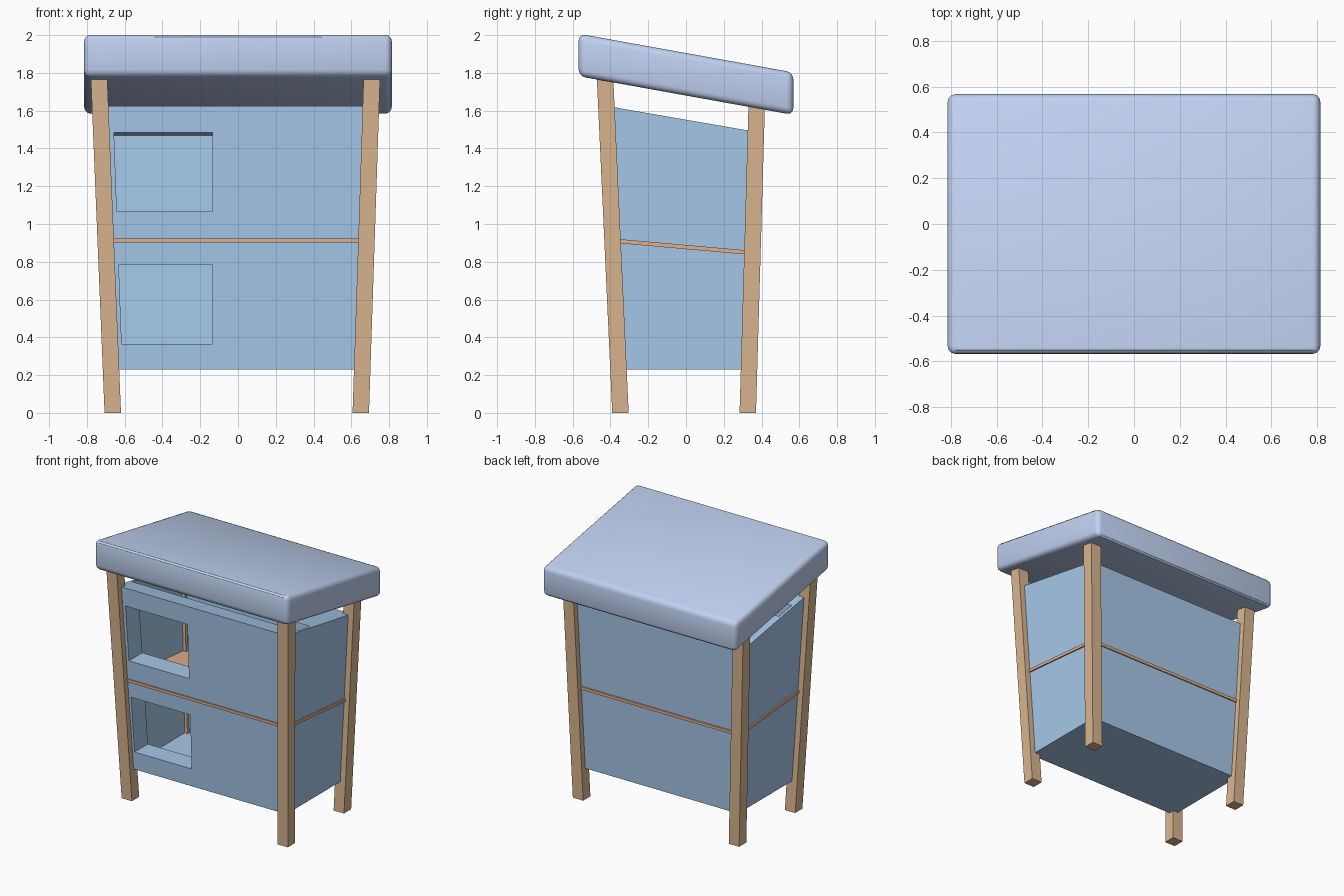
import bpy, bmesh

if "Cube" in bpy.data.objects:
    bpy.data.objects.remove(bpy.data.objects["Cube"])


def material(name, rgb):
    m = bpy.data.materials.new(name)
    m.diffuse_color = (*rgb, 1)
    m.use_nodes = True
    m.node_tree.nodes["Principled BSDF"].inputs["Base Color"].default_value = m.diffuse_color
    return m


BLUE = material("blue_panel", (0.38, 0.58, 0.82))
ROOF = material("roof_blue", (0.53, 0.64, 0.88))
WOOD = material("wood", (0.70, 0.47, 0.28))
ORANGE = material("shelf_orange", (0.80, 0.44, 0.26))


def block(name, bottom, top, mat):
    """Six-sided solid between two quads listed in counter-clockwise order."""
    bm = bmesh.new()
    b = [bm.verts.new(p) for p in bottom]
    t = [bm.verts.new(p) for p in top]
    bm.faces.new(b[::-1])
    bm.faces.new(t)
    for i in range(4):
        j = (i + 1) % 4
        bm.faces.new((b[i], b[j], t[j], t[i]))
    bmesh.ops.recalc_face_normals(bm, faces=bm.faces)
    me = bpy.data.meshes.new(name)
    bm.to_mesh(me)
    bm.free()
    ob = bpy.data.objects.new(name, me)
    bpy.context.collection.objects.link(ob)
    me.materials.append(mat)
    return ob


def leg_axis(sx, sy, z):
    """Centre of a splayed leg at height z."""
    x = 0.650 + 0.033 * z if sx > 0 else -0.663 - 0.041 * z
    y = 0.327 + 0.029 * z if sy > 0 else -0.347 - 0.046 * z
    return x, y


CORNERS = [(-1, -1), (1, -1), (1, 1), (-1, 1)]


def ring(z_front, z_back, grow=0.0, front=None):
    """Quad through the four leg centres, moved outwards by grow."""
    pts = []
    for sx, sy in CORNERS:
        z = z_back if sy > 0 else z_front
        x, y = leg_axis(sx, sy, z)
        g = front if front is not None and sy < 0 else grow
        pts.append((x + sx * grow, y + sy * g, z))
    return pts


# Splayed legs reaching up into the roof
H = 0.0435
for sx, sy in CORNERS:
    ends = []
    for z in (0, 1.66 if sy > 0 else 1.80):
        x, y = leg_axis(sx, sy, z)
        ends.append([(x + a * H, y + b * H, z) for a, b in CORNERS])
    name = ("back" if sy > 0 else "front") + ("_right" if sx > 0 else "_left") + "_leg"
    block(name, *ends, WOOD)

# Hollow cabinet with a thick front wall and two openings
body = block("cabinet", ring(0.23, 0.23), ring(1.625, 1.488), BLUE)
cutters = [block("cavity_cutter", ring(0.25, 0.25, -0.02, -0.16),
                 ring(1.605, 1.468, -0.02, -0.16), BLUE)]
for label, z0, z1 in (("lower", 0.365, 0.785), ("upper", 1.065, 1.485)):
    quads = []
    for z in (z0, z1):
        left = -0.603 - 0.036 * z
        quads.append([(left, -0.6, z), (-0.135, -0.6, z), (-0.135, -0.1, z), (left, -0.1, z)])
    cutters.append(block(label + "_opening_cutter", *quads, BLUE))
for c in cutters:
    mod = body.modifiers.new(c.name, "BOOLEAN")
    mod.operation = "DIFFERENCE"
    mod.solver = "EXACT"
    mod.object = c
    c.hide_render = True
    c.hide_viewport = False
    c.display_type = "WIRE"

# Middle shelf whose edge shows as a trim strip
block("middle_shelf", ring(0.902, 0.835, 0.01), ring(0.924, 0.857, 0.01), ORANGE)

# Sloping roof slab with rounded edges
X, Y = 0.815, 0.568


def roof_quad(z):
    return [(sx * X, sy * Y, z - 0.18 * sy * Y) for sx, sy in CORNERS]


roof = block("roof", roof_quad(1.68), roof_quad(1.905), ROOF)
bev = roof.modifiers.new("rounded_edges", "BEVEL")
bev.width = 0.035
bev.segments = 3
bpy.context.view_layer.objects.active = roof
roof.select_set(True)
bpy.ops.object.modifier_apply(modifier=bev.name)
bpy.ops.object.shade_smooth_by_angle()
